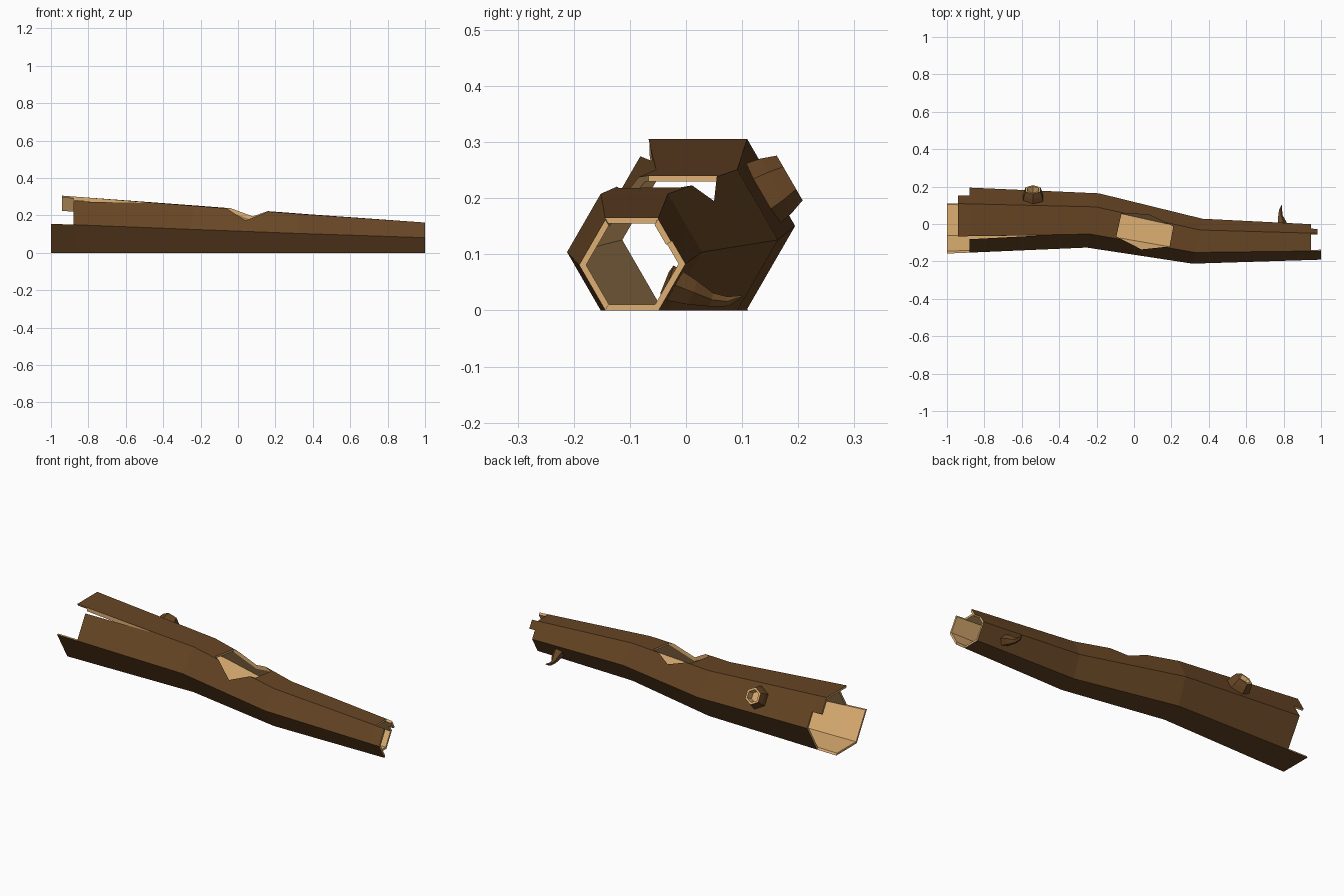
import bpy, bmesh
from math import sin, cos, pi, radians
from mathutils import Vector

if "Cube" in bpy.data.objects:
    bpy.data.objects.remove(bpy.data.objects["Cube"])


def material(name, rgb):
    m = bpy.data.materials.new(name)
    m.diffuse_color = (*rgb, 1)
    m.use_nodes = True
    m.node_tree.nodes["Principled BSDF"].inputs["Base Color"].default_value = m.diffuse_color
    return m


MATS = [material("bark", (0.135, 0.06, 0.018)), material("bare_wood", (0.73, 0.43, 0.17))]


def finish(name, bm):
    bmesh.ops.recalc_face_normals(bm, faces=bm.faces[:])
    me = bpy.data.meshes.new(name)
    bm.to_mesh(me)
    bm.free()
    for m in MATS:
        me.materials.append(m)
    ob = bpy.data.objects.new(name, me)
    bpy.context.collection.objects.link(ob)
    return ob


def prism(name, pts, z0, z1):
    bm = bmesh.new()
    low = [bm.verts.new((x, y, z0)) for x, y in pts]
    top = [bm.verts.new((x, y, z1)) for x, y in pts]
    n = len(pts)
    bm.faces.new(low)
    bm.faces.new(top)
    for i in range(n):
        j = (i + 1) % n
        bm.faces.new((low[i], low[j], top[j], top[i]))
    for f in bm.faces:
        f.material_index = 1
    ob = finish(name, bm)
    ob.hide_render = True
    return ob


def loft(name, rings, mats):
    """Skin a list of vertex rings; mats gives the material per band, then the last cap."""
    bm = bmesh.new()
    vr = [[bm.verts.new(p) for p in r] for r in rings]
    n = len(vr[0])
    for a, b, m in zip(vr, vr[1:], mats):
        for i in range(n):
            j = (i + 1) % n
            bm.faces.new((a[i], a[j], b[j], b[i])).material_index = m
    bm.faces.new(vr[0])
    bm.faces.new(vr[-1]).material_index = mats[-1]
    return finish(name, bm)


# Hollow trunk: key sections (x, centre y, radius, tilt)
KEYS = [(-1, .021, .179, 0), (-.22, .019, .145, .22), (.34, -.092, .12, .22), (1, -.097, .0935, 0)]
STATIONS = [-1, -.94, -.88, -.22, .34, .945, .98, 1]
WALL = .0125


def section(x):
    for a, b in zip(KEYS, KEYS[1:]):
        if x <= b[0]:
            t = (x - a[0]) / (b[0] - a[0])
            cy, r = (a[k] + (b[k] - a[k]) * t for k in (1, 2))
            tilt = next((k[3] for k in KEYS if k[0] == x), 0)
            return cy, r, tilt


def profile(r):
    hexa = [(r * cos(i * pi / 3), r * sin(i * pi / 3)) for i in range(6)]
    mid = tuple((p + q) / 2 for p, q in zip(hexa[0], hexa[1]))
    return [hexa[0], mid] + hexa[1:]


bm = bmesh.new()
outer, inner = [], []
for x in STATIONS:
    cy, r, tilt = section(x)
    for rad, store in ((r, outer), (r - WALL, inner)):
        store.append([bm.verts.new((x + tilt * u, cy + u, r * sin(pi / 3) + w)) for u, w in profile(rad)])

# Strips round the trunk, each with its own broken start and end station
SPANS = [(2, 5), (1, 6), (1, 5), (2, 7), (0, 7), (0, 5), (2, 5)]


def solid(s, c):
    lo, hi = SPANS[s % 7]
    return lo <= c < hi


for s, (lo, hi) in enumerate(SPANS):
    j = (s + 1) % 7
    for c in range(lo, hi):
        o, p, q, k = outer[c], outer[c + 1], inner[c], inner[c + 1]
        bm.faces.new((o[s], o[j], p[j], p[s]))
        bm.faces.new((q[s], q[j], k[j], k[s])).material_index = 1
        for v, near in ((s, s - 1), (j, s + 1)):
            if not solid(near, c):
                bm.faces.new((o[v], p[v], k[v], q[v])).material_index = 1
    for c in (lo, hi):
        bm.faces.new((outer[c][s], outer[c][j], inner[c][j], inner[c][s])).material_index = 1
bmesh.ops.delete(bm, geom=[v for v in bm.verts if not v.link_faces], context='VERTS')
trunk = finish("hollow_trunk", bm)

# Hole in the top and the long split beside the left end
cutters = [
    prism("hole_cutter", [(-.067, .056), (.078, .05), (.21, -.013), (.19, -.12), (.04, -.136), (-.094, -.067)], .125, .4),
    prism("split_cutter", [(-.93, -.066), (-.93, -.084), (-.5, -.0615), (-.5, -.0605)], .2, .4),
]
bpy.context.view_layer.objects.active = trunk
for cut in cutters:
    mod = trunk.modifiers.new(cut.name, 'BOOLEAN')
    mod.operation, mod.solver, mod.object = 'DIFFERENCE', 'EXACT', cut
    bpy.ops.object.modifier_apply(modifier=mod.name)
    bpy.data.objects.remove(cut)

# Hollow branch stub on the back upper side
axis = Vector((0, cos(radians(30)), .5))
e1, e2 = Vector((0, -.5, cos(radians(30)))), Vector((1, 0, 0))
base = Vector((-.54, .1415, .211))


def ring(h, r):
    return [base + axis * h + (e1 * cos(i * pi / 3) + e2 * sin(i * pi / 3)) * r for i in range(6)]


loft("branch_stub", [ring(-.008, .062), ring(.022, .056), ring(.05, .046), ring(.05, .034), ring(.012, .03)],
     [0, 0, 1, 1, 1])

# Small curved twig near the right end
path = [((.795, -.035, .05), .034), ((.79, .01, .032), .024), ((.782, .045, .019), .013),
        ((.783, .075, .016), .009), ((.79, .1, .025), .002)]
rings = []
for i, (p, r) in enumerate(path):
    a, b = Vector(path[max(i - 1, 0)][0]), Vector(path[min(i + 1, 4)][0])
    d = (b - a).normalized()
    side = d.cross(Vector((0, 0, 1))).normalized()
    up = side.cross(d)
    rings.append([Vector(p) + (side * cos(k * 2 * pi / 5) + up * sin(k * 2 * pi / 5)) * r for k in range(5)])
loft("twig", rings, [0] * 5)
